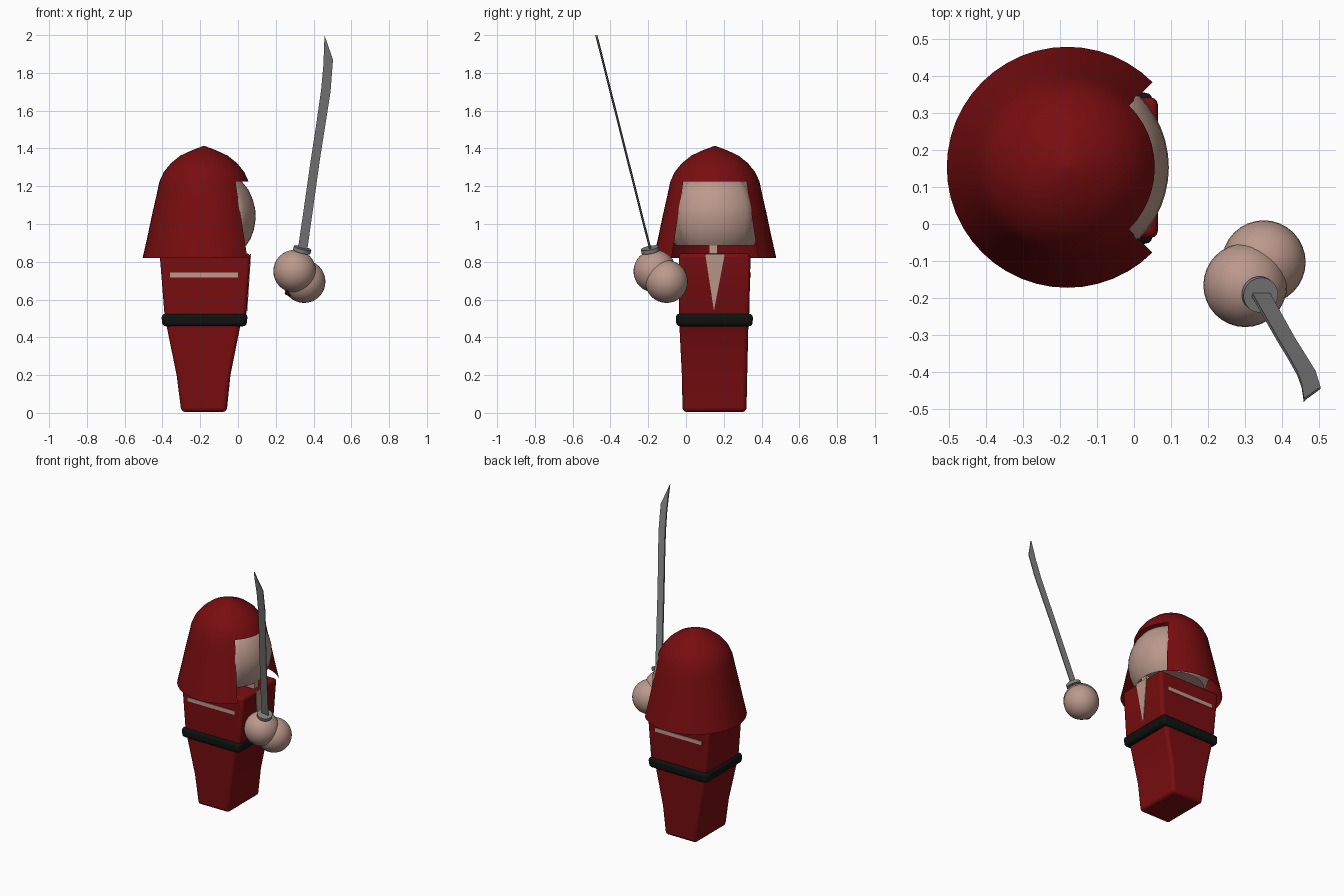
import bpy, bmesh, math
from mathutils import Vector

if "Cube" in bpy.data.objects:
    bpy.data.objects.remove(bpy.data.objects["Cube"])

AX, AY = -0.18, 0.153          # vertical axis of head and hood


def mat(name, r, g, b):
    m = bpy.data.materials.new(name)
    m.diffuse_color = (r, g, b, 1)
    m.use_nodes = True
    m.node_tree.nodes["Principled BSDF"].inputs["Base Color"].default_value = m.diffuse_color
    return m


RED = mat("dark red cloth", 0.19, 0.004, 0.005)
SKIN = mat("skin", 0.50, 0.32, 0.265)
BLACK = mat("black belt", 0.005, 0.006, 0.006)
STEEL = mat("steel grey", 0.22, 0.22, 0.22)


def finish(name, bm, material, smooth=35, bevel=0):
    bmesh.ops.recalc_face_normals(bm, faces=bm.faces)
    me = bpy.data.meshes.new(name)
    bm.to_mesh(me)
    bm.free()
    me.materials.append(material)
    ob = bpy.data.objects.new(name, me)
    bpy.context.collection.objects.link(ob)
    if bevel:
        mod = ob.modifiers.new("bevel", "BEVEL")
        mod.width, mod.segments, mod.limit_method = bevel, 3, "ANGLE"
        mod.angle_limit = math.radians(40)
    bpy.context.view_layer.objects.active = ob
    ob.select_set(True)
    if smooth:
        bpy.ops.object.shade_smooth_by_angle(angle=math.radians(smooth))
    ob.select_set(False)
    return ob


def loft(rings, cap=True):
    """Skin equal-length closed rings of points."""
    bm = bmesh.new()
    vs = [[bm.verts.new(p) for p in ring] for ring in rings]
    n = len(rings[0])
    for a, b in zip(vs, vs[1:]):
        for i in range(n):
            j = (i + 1) % n
            bm.faces.new((a[i], a[j], b[j], b[i]))
    if cap:
        bm.faces.new(vs[0])
        bm.faces.new(vs[-1])
    return bm


def circle(r, z, n=48, back=1.0):
    pts = []
    for i in range(n):
        a = 2 * math.pi * i / n
        k = r if min(a, 2 * math.pi - a) < math.radians(46) else r * back
        pts.append((AX + k * math.cos(a), AY + k * math.sin(a), z))
    return pts


def rect(z, x0, x1, y0, y1):
    return [(x0, y0, z), (x1, y0, z), (x1, y1, z), (x0, y1, z)]


# Robe body: tapered square column
body = [(0.005, -0.30, -0.06, -0.018, 0.32), (0.2, -0.325, -0.04, -0.022, 0.324),
        (0.46, -0.378, 0.012, -0.035, 0.33), (0.53, -0.39, 0.045, -0.037, 0.335),
        (0.845, -0.415, 0.066, -0.038, 0.342)]
finish("robe_body", loft([rect(*r) for r in body]), RED, 30, 0.02)

# Belt
finish("belt", loft([rect(0.458, -0.402, 0.045, -0.052, 0.352),
                     rect(0.525, -0.405, 0.052, -0.054, 0.355)]), BLACK, 30, 0.02)

# Hood: dome with a quarter opening toward +x
hood_profile = [(0.325, 0.82), (0.300, 0.93), (0.277, 1.04), (0.252, 1.15), (0.236, 1.225),
                (0.213, 1.275), (0.175, 1.322), (0.125, 1.362), (0.065, 1.39), (0.004, 1.413)]
bm = loft([circle(*p) for p in hood_profile], cap=False)
bm.faces.new([v for v in bm.verts if v.co.z > 1.41])
opening = []
for f in bm.faces:
    c = f.calc_center_median()
    if c.z < 1.22 and abs(math.atan2(c.y - AY, c.x - AX)) < math.pi / 4:
        opening.append(f)
bmesh.ops.delete(bm, geom=opening, context="FACES")
finish("hood", bm, RED, 40)

# Head: rounded, flat underneath, slightly slimmer inside the hood
head_profile = [(0.222, 0.885), (0.246, 0.92), (0.264, 0.97), (0.274, 1.03), (0.271, 1.08),
                (0.258, 1.13), (0.236, 1.18), (0.20, 1.225), (0.13, 1.26)]
finish("head", loft([circle(r, z, back=0.93) for r, z in head_profile]), SKIN, 40)


def plate(name, pts, normal, thickness=0.006):
    n = Vector(normal)
    rings = [[Vector(p) + n * t for p in pts] for t in (-thickness / 2, thickness / 2)]
    finish(name, loft(rings), SKIN, 0)


# Neck and bare chest at the robe opening
finish("neck", loft([rect(z, -0.02, 0.04, AY - 0.03, AY + 0.015) for z in (0.83, 0.9)]), SKIN, 0)
plate("chest_opening", [(0.066, 0.102, 0.84), (0.066, 0.205, 0.84), (0.0465, AY - 0.005, 0.54)], (1, 0, 0))

# Sleeve slits on both sides
for name, y, s in (("slit_front", -0.038, -1), ("slit_back", 0.340, 1)):
    plate(name, [(-0.36, y, 0.716), (0, y, 0.716), (0, y, 0.742), (-0.36, y, 0.742)], (0, s, 0))

# Hands
for name, c in (("hand_upper", (0.30, -0.165, 0.75)), ("hand_lower", (0.35, -0.103, 0.695))):
    bm = bmesh.new()
    bmesh.ops.create_uvsphere(bm, u_segments=32, v_segments=16, radius=0.113)
    bmesh.ops.translate(bm, verts=bm.verts, vec=c)
    finish(name, bm, SKIN, 40)


def rod(name, a, b, r, material):
    a, b = Vector(a), Vector(b)
    bm = bmesh.new()
    bmesh.ops.create_cone(bm, cap_ends=True, segments=24, radius1=r, radius2=r, depth=(b - a).length)
    bm.transform((b - a).to_track_quat("Z", "Y").to_matrix().to_4x4())
    bmesh.ops.translate(bm, verts=bm.verts, vec=(a + b) / 2)
    finish(name, bm, material)


# Sword grip and guard
rod("sword_grip", (0.268, -0.132, 0.625), (0.34, -0.19, 0.86), 0.022, BLACK)
rod("sword_guard", (0.337, -0.188, 0.853), (0.342, -0.192, 0.873), 0.048, STEEL)

# Sword blade: thick spine, thin cutting edge, slanted tip; (spine x, spine z, edge x, edge z)
stations = [(0.317, 0.865, 0.367, 0.865), (0.351, 1.10, 0.400, 1.10), (0.386, 1.344, 0.434, 1.344),
            (0.416, 1.54, 0.465, 1.54), (0.440, 1.71, 0.490, 1.70), (0.452, 1.84, 0.503, 1.87),
            (0.458, 2.0, 0.463, 1.985)]
rings = []
for sx, sz, ex, ez in stations:
    ring = []
    for x, z, t in ((sx, sz, 0.006), (ex, ez, 0.003), (ex, ez, -0.003), (sx, sz, -0.006)):
        ring.append((x, -0.19 - 0.252 * (z - 0.87) + t, z))
    rings.append(ring)
finish("sword_blade", loft(rings), STEEL, 30)
